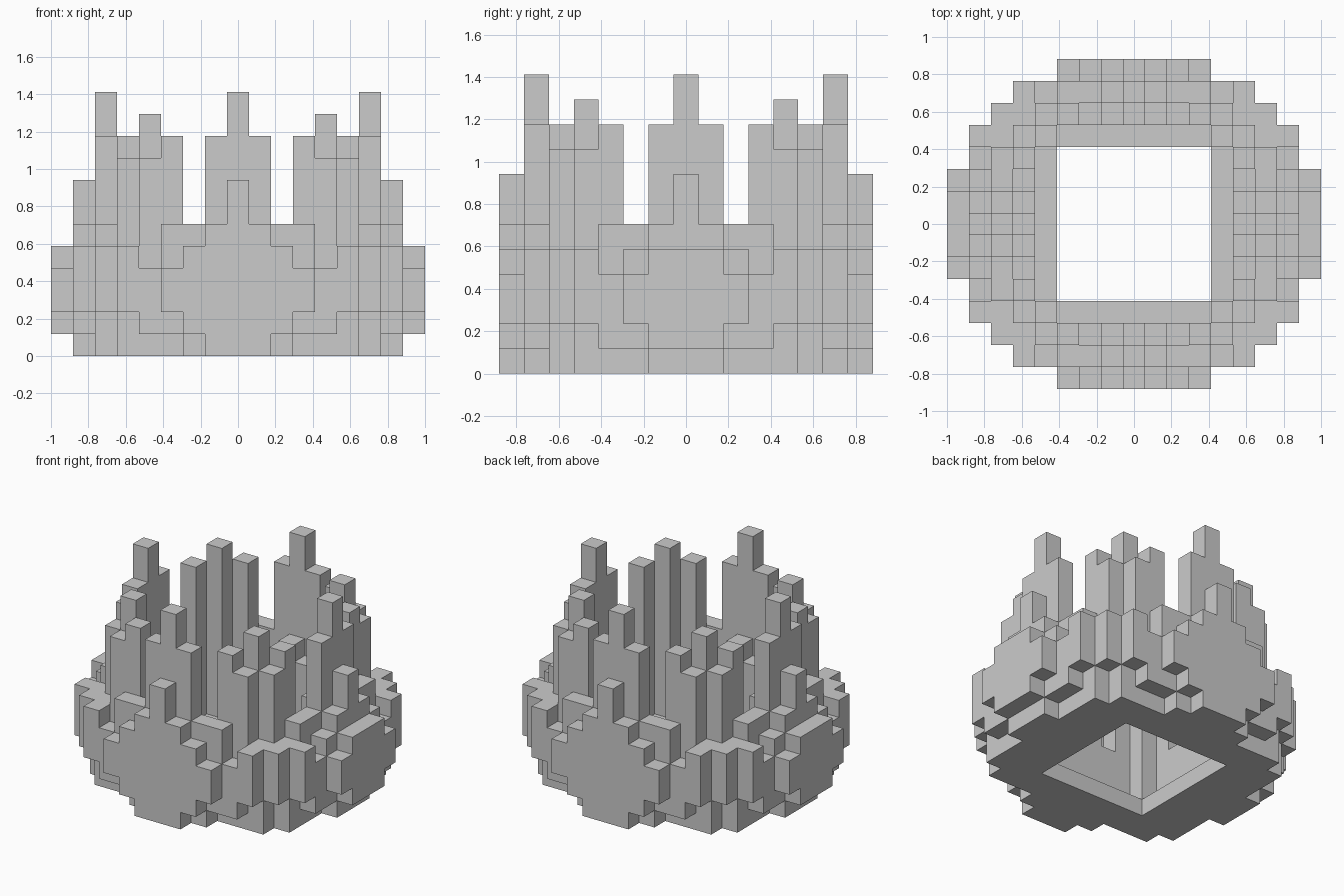
import bpy
import bmesh
from mathutils import Vector

if "Cube" in bpy.data.objects:
    bpy.data.objects.remove(bpy.data.objects["Cube"], do_unlink=True)

U = 2 / 17  # edge length of one block

stone = bpy.data.materials.new("light_grey")
stone.use_nodes = True
GREY = (0.6, 0.6, 0.6, 1)
stone.diffuse_color = GREY
stone.node_tree.nodes["Principled BSDF"].inputs["Base Color"].default_value = GREY


def blocks(columns):
    """Columns are (x, y, bottom, top), mirrored into all four quadrants."""
    return {(sx * x, sy * y, z)
            for x, y, low, high in columns
            for z in range(low, high)
            for sx in (1, -1) for sy in (1, -1)}


# Petals on the front and back: inner steps, tall spire, outer plate
front_columns = [
    (0, 5, 0, 6), (1, 5, 0, 5), (2, 5, 0, 4),
    (0, 6, 0, 12), (1, 6, 0, 10), (2, 6, 0, 6), (3, 6, 1, 6), (4, 6, 1, 4),
    (0, 7, 0, 8), (1, 7, 0, 6), (2, 7, 1, 5), (3, 7, 2, 4),
]

# Petals on the two sides, with one extra outer plate
side_columns = [
    (5, 0, 0, 6), (5, 1, 0, 5), (5, 2, 0, 4),
    (6, 0, 0, 12), (6, 1, 0, 10), (6, 2, 0, 6), (6, 3, 0, 6),
    (7, 0, 0, 8), (7, 1, 0, 6), (7, 2, 1, 5), (7, 3, 1, 4),
    (8, 0, 1, 5), (8, 1, 1, 5), (8, 2, 2, 4),
]

# Corner petals: clustered spires and a low bulge outside
corner_columns = [
    (4, 4, 0, 11), (5, 3, 0, 10), (3, 5, 0, 10), (5, 4, 0, 9), (4, 5, 0, 9),
    (5, 5, 0, 5), (6, 4, 0, 5),
    (5, 6, 2, 5), (6, 5, 2, 5), (7, 4, 2, 5),
]

# Thin floor ring around the square opening
floor_columns = [(4, i, 0, 1) for i in range(4)] + [(i, 4, 0, 1) for i in range(4)]

parts = {
    "front_and_back_petals": blocks(front_columns),
    "side_petals": blocks(side_columns),
    "corner_petals": blocks(corner_columns),
    "floor_ring": blocks(floor_columns),
}
solid = set().union(*parts.values())


def build(name, cells):
    """Make a mesh from only the exposed block faces."""
    bm = bmesh.new()
    for cell in sorted(cells):
        centre = Vector(cell) + Vector((0, 0, 0.5))
        for axis in range(3):
            for sign in (1, -1):
                normal = Vector((0, 0, 0))
                normal[axis] = sign
                if tuple(int(c + n) for c, n in zip(cell, normal)) in solid:
                    continue
                a, b = Vector((0, 0, 0)), Vector((0, 0, 0))
                a[(axis + 1) % 3] = 0.5
                b[(axis + 2) % 3] = 0.5 * sign
                mid = centre + normal / 2
                bm.faces.new([bm.verts.new((mid + p) * U)
                              for p in (-a - b, a - b, a + b, b - a)])
    bmesh.ops.remove_doubles(bm, verts=bm.verts, dist=U / 100)
    mesh = bpy.data.meshes.new(name)
    bm.to_mesh(mesh)
    bm.free()
    mesh.materials.append(stone)
    bpy.context.collection.objects.link(bpy.data.objects.new(name, mesh))


for part_name, part_cells in parts.items():
    build(part_name, part_cells)
